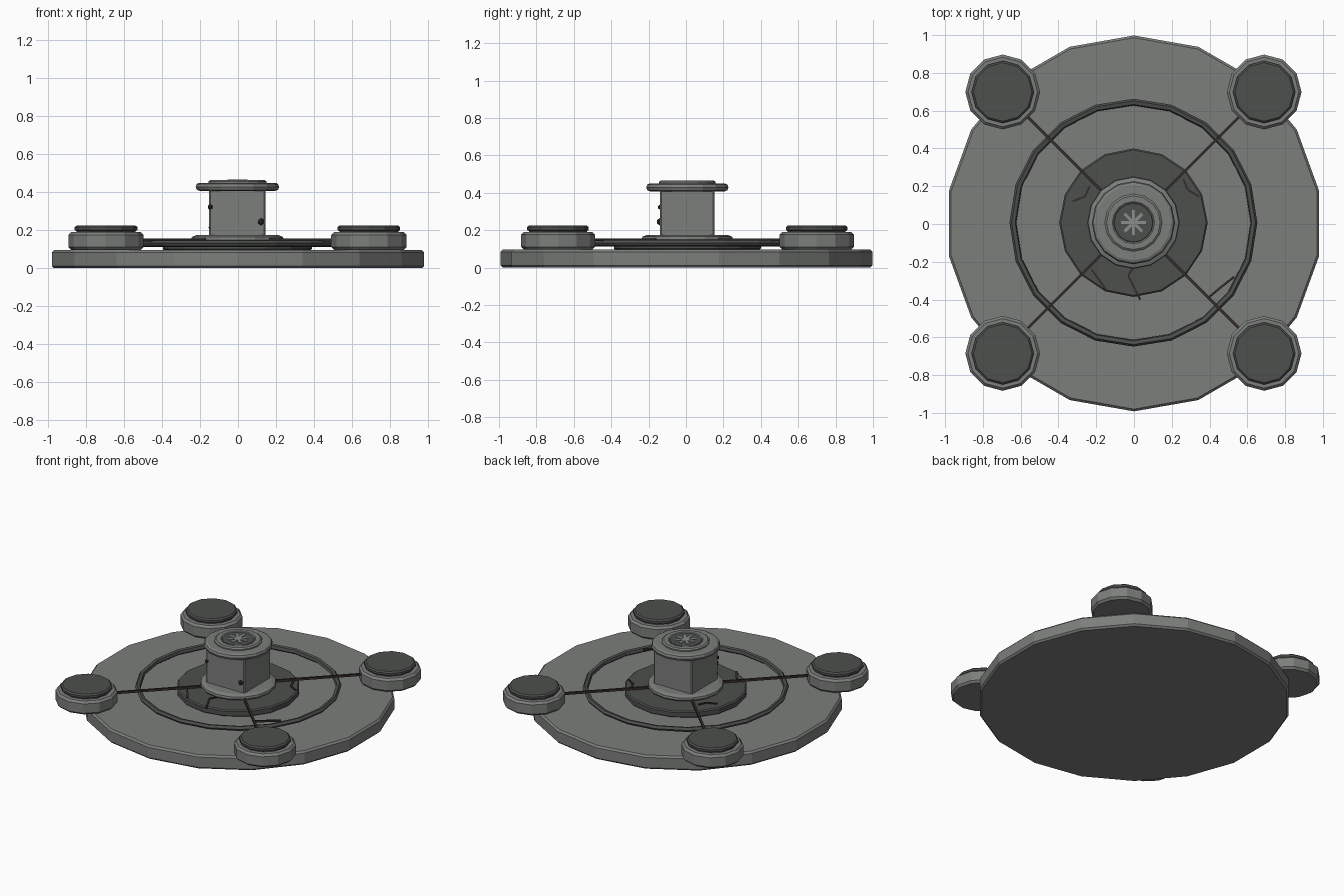
import bpy, bmesh, math
from mathutils import Matrix, Vector

if "Cube" in bpy.data.objects:
    bpy.data.objects.remove(bpy.data.objects["Cube"])


def material(name, rgb):
    m = bpy.data.materials.new(name)
    m.diffuse_color = (*rgb, 1)
    m.use_nodes = True
    m.node_tree.nodes["Principled BSDF"].inputs["Base Color"].default_value = m.diffuse_color
    return m


STONE = material("stone", (0.20, 0.21, 0.20))
DARK = material("dark_stone", (0.075, 0.08, 0.075))
IRON = material("iron", (0.035, 0.028, 0.025))
PALE = material("pale_stone", (0.25, 0.27, 0.26))
CX, CY = -0.003, 0.007      # the centre pieces sit slightly off axis


def finish(name, bm, mat):
    bmesh.ops.recalc_face_normals(bm, faces=bm.faces)
    me = bpy.data.meshes.new(name)
    bm.to_mesh(me)
    bm.free()
    ob = bpy.data.objects.new(name, me)
    me.materials.append(mat)
    bpy.context.collection.objects.link(ob)
    return ob


def lathe(name, profile, sides, mat, x=CX, y=CY, closed=False):
    """Spin an (r, z) profile; first vertex points to +y. Ends are capped unless closed."""
    bm = bmesh.new()
    rings = []
    for r, z in profile:
        rings.append([bm.verts.new((x + r * math.sin(a), y + r * math.cos(a), z))
                      for a in (2 * math.pi * i / sides for i in range(sides))])
    pairs = list(zip(rings, rings[1:]))
    if closed:
        pairs.append((rings[-1], rings[0]))
    else:
        bm.faces.new(rings[0])
        bm.faces.new(rings[-1])
    for a, b in pairs:
        for i in range(sides):
            j = (i + 1) % sides
            bm.faces.new((a[i], a[j], b[j], b[i]))
    return finish(name, bm, mat)


def slab(r, z0, z1, b):
    """Profile of a disc with chamfered rims."""
    return [(r - b, z0), (r, z0 + b), (r, z1 - b), (r - b, z1)]


def bars(name, path, z0, z1, width, mat):
    """Thin flat-lying boxes along a ground-plan polyline."""
    bm = bmesh.new()
    for p, q in zip(path, path[1:]):
        p, q = Vector(p), Vector(q)
        d = q - p
        m = (p + q) / 2
        bmesh.ops.create_cube(bm, size=1, matrix=(
            Matrix.Translation((m.x, m.y, (z0 + z1) / 2))
            @ Matrix.Rotation(math.atan2(d.y, d.x), 4, 'Z')
            @ Matrix.Diagonal((d.length, width, z1 - z0, 1))))
    return finish(name, bm, mat)


# Platform: base, dark inner disc, raised ring
lathe("base", slab(0.995, 0, 0.096, 0.012), 18, STONE, 0, 0.003)
lathe("inner_disc", slab(0.393, 0.094, 0.14, 0.008), 16, DARK)
lathe("ring", [(0.62, 0.125), (0.632, 0.113), (0.648, 0.118), (0.656, 0.132),
               (0.645, 0.147), (0.626, 0.143)], 20, DARK, closed=True)

# Four corner pedestals with dark caps and rods to the centre
for sx, sy in ((-1, -1), (1, -1), (1, 1), (-1, 1)):
    x, y = CX + sx * 0.692, CY + sy * 0.692
    tag = ("front" if sy < 0 else "back") + ("_left" if sx < 0 else "_right")
    lathe("pedestal_" + tag, slab(0.198, 0.097, 0.19, 0.014), 12, STONE, x, y)
    lathe("pedestal_cap_" + tag, [(0.155, 0.185), (0.155, 0.195), (0.165, 0.201),
                                  (0.165, 0.216), (0.155, 0.225)], 12, DARK, x, y)
    bars("rod_" + tag, [(CX + sx * 0.14, CY + sy * 0.14), (CX + sx * 0.60, CY + sy * 0.60)],
         0.141, 0.156, 0.014, IRON)

# Centre column with collar
lathe("collar", [(0.235, 0.14), (0.243, 0.15), (0.24, 0.165), (0.215, 0.175)], 16, STONE)
bm = bmesh.new()
bmesh.ops.create_cube(bm, size=1, matrix=Matrix.Translation((CX, CY, 0.285))
                      @ Matrix.Diagonal((0.298, 0.29, 0.26, 1)))
bmesh.ops.bevel(bm, geom=bm.edges[:], offset=0.008, segments=1, affect='EDGES')
finish("column", bm, STONE)

# Head: plate, raised rim, dark button and star of crossed bars
lathe("head_plate", [(0.2, 0.408), (0.214, 0.413), (0.22, 0.428), (0.214, 0.444),
                     (0.2, 0.45)], 16, STONE)
lathe("head_rim", [(0.105, 0.445), (0.152, 0.445), (0.152, 0.458), (0.142, 0.465),
                   (0.112, 0.465), (0.105, 0.46)], 16, STONE, closed=True)
lathe("head_button", slab(0.106, 0.44, 0.463, 0.004), 16, DARK)
for i in range(4):
    a = math.pi * i / 4
    dx, dy = 0.066 * math.cos(a), 0.066 * math.sin(a)
    bars("star_bar_%d" % i, [(CX - dx, CY - dy), (CX + dx, CY + dy)],
         0.458, 0.466 + i * 0.0003, 0.016, PALE)

# Small knobs on the column
for i, (x, y, z, r) in enumerate(((-0.146, -0.136, 0.323, 0.015), (0.122, -0.14, 0.245, 0.019),
                                  (-0.148, -0.13, 0.215, 0.008))):
    bm = bmesh.new()
    bmesh.ops.create_icosphere(bm, subdivisions=1, radius=r,
                               matrix=Matrix.Translation((x, y, z)))
    finish("knob_%d" % i, bm, IRON)

# Surface cracks
cracks = [[(-0.325, 0.12), (-0.26, 0.145), (-0.235, 0.20)],
          [(0.26, 0.24), (0.285, 0.18), (0.345, 0.145)],
          [(-0.225, -0.24), (-0.15, -0.345)],
          [(0.0, -0.22), (-0.03, -0.275), (0.033, -0.40)],
          [(0.40, -0.385), (0.46, -0.335), (0.53, -0.28)]]
for i, path in enumerate(cracks):
    bars("crack_%d" % i, path, 0.135, 0.147, 0.011, IRON)
